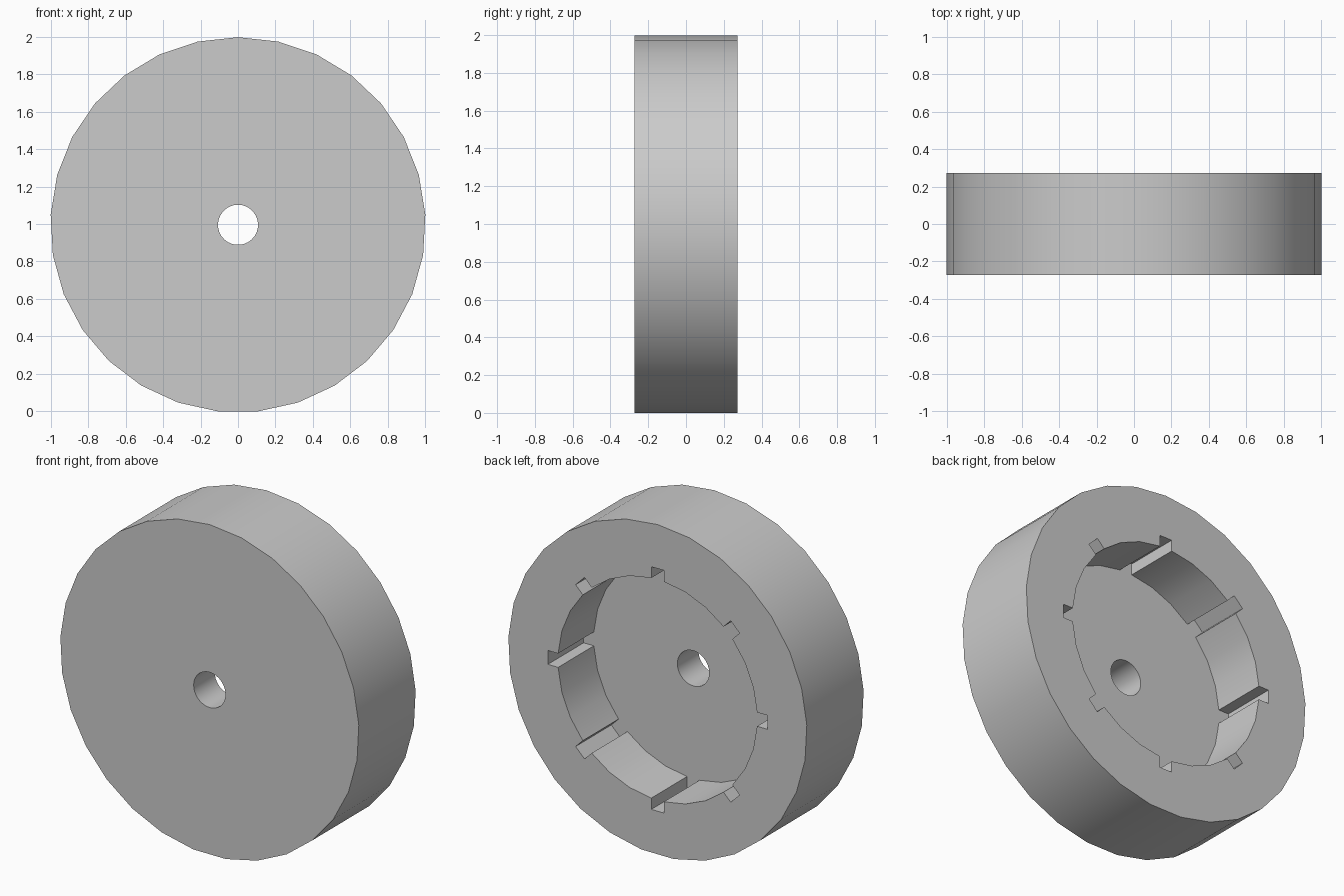
import bpy, bmesh
from math import sin, cos, pi, sqrt, radians
from mathutils import Vector

if "Cube" in bpy.data.objects:
    bpy.data.objects.remove(bpy.data.objects["Cube"], do_unlink=True)

SIDES = 29
RADIUS = 1.0015
CENTRE_Z = RADIUS * cos(pi / SIDES)
HALF_DEPTH = 0.272
FLOOR_Y = -0.07
HOLE_R = 0.107
RECESS_R, SLOT_R, SLOT_HALF = 0.668, 0.735, 0.042
SLOTS, ARC_STEPS = 8, 3

grey = bpy.data.materials.new("plain grey")
grey.use_nodes = True
colour = (0.6, 0.6, 0.6, 1)
grey.diffuse_color = colour
grey.node_tree.nodes["Principled BSDF"].inputs["Base Color"].default_value = colour


def polar(r, a):
    # angle measured clockwise from the top
    return Vector((r * sin(a), r * cos(a)))


def circle(r):
    return [polar(r, 2 * pi * i / SIDES) for i in range(SIDES)]


def slotted_circle():
    # circle with evenly spaced rectangular slots cut outwards
    pts = []
    pitch = 2 * pi / SLOTS
    edge = SLOT_HALF / RECESS_R
    for i in range(SLOTS):
        a = i * pitch
        out, side = polar(1, a), polar(1, a + pi / 2)
        pts += [out * SLOT_R - side * SLOT_HALF, out * SLOT_R + side * SLOT_HALF]
        pts += [polar(RECESS_R, a + edge + (pitch - 2 * edge) * k / ARC_STEPS)
                for k in range(ARC_STEPS + 1)]
    return pts


bm = bmesh.new()


def ring(points, y):
    verts = [bm.verts.new((p.x, y, p.y + CENTRE_Z)) for p in points]
    return verts, [bm.edges.new((v, verts[i - 1])) for i, v in enumerate(verts)]


def wall(points, y0, y1):
    # tube between two copies of an outline; returns both edge loops
    (a, ea), (b, eb) = ring(points, y0), ring(points, y1)
    for i in range(len(a)):
        bm.faces.new((a[i - 1], a[i], b[i], b[i - 1]))
    return ea, eb


def flat(loops, normal):
    bmesh.ops.triangle_fill(bm, use_beauty=True, use_dissolve=False,
                            edges=loops[0] + loops[1], normal=normal)


# rim, axle hole and slotted recess, joined by flat faces
rim_front, rim_back = wall(circle(RADIUS), -HALF_DEPTH, HALF_DEPTH)
hole_front, hole_floor = wall(circle(HOLE_R), -HALF_DEPTH, FLOOR_Y)
recess_floor, recess_back = wall(slotted_circle(), FLOOR_Y, HALF_DEPTH)
flat((rim_front, hole_front), (0, -1, 0))
flat((recess_floor, hole_floor), (0, 1, 0))
flat((rim_back, recess_back), (0, 1, 0))
bmesh.ops.recalc_face_normals(bm, faces=bm.faces[:])

mesh = bpy.data.meshes.new("wheel_body")
bm.to_mesh(mesh)
bm.free()
mesh.materials.append(grey)
body = bpy.data.objects.new("wheel_body", mesh)
bpy.context.collection.objects.link(body)
bpy.ops.object.select_all(action="DESELECT")
body.select_set(True)
bpy.context.view_layer.objects.active = body
bpy.ops.object.shade_smooth_by_angle(angle=radians(30))
